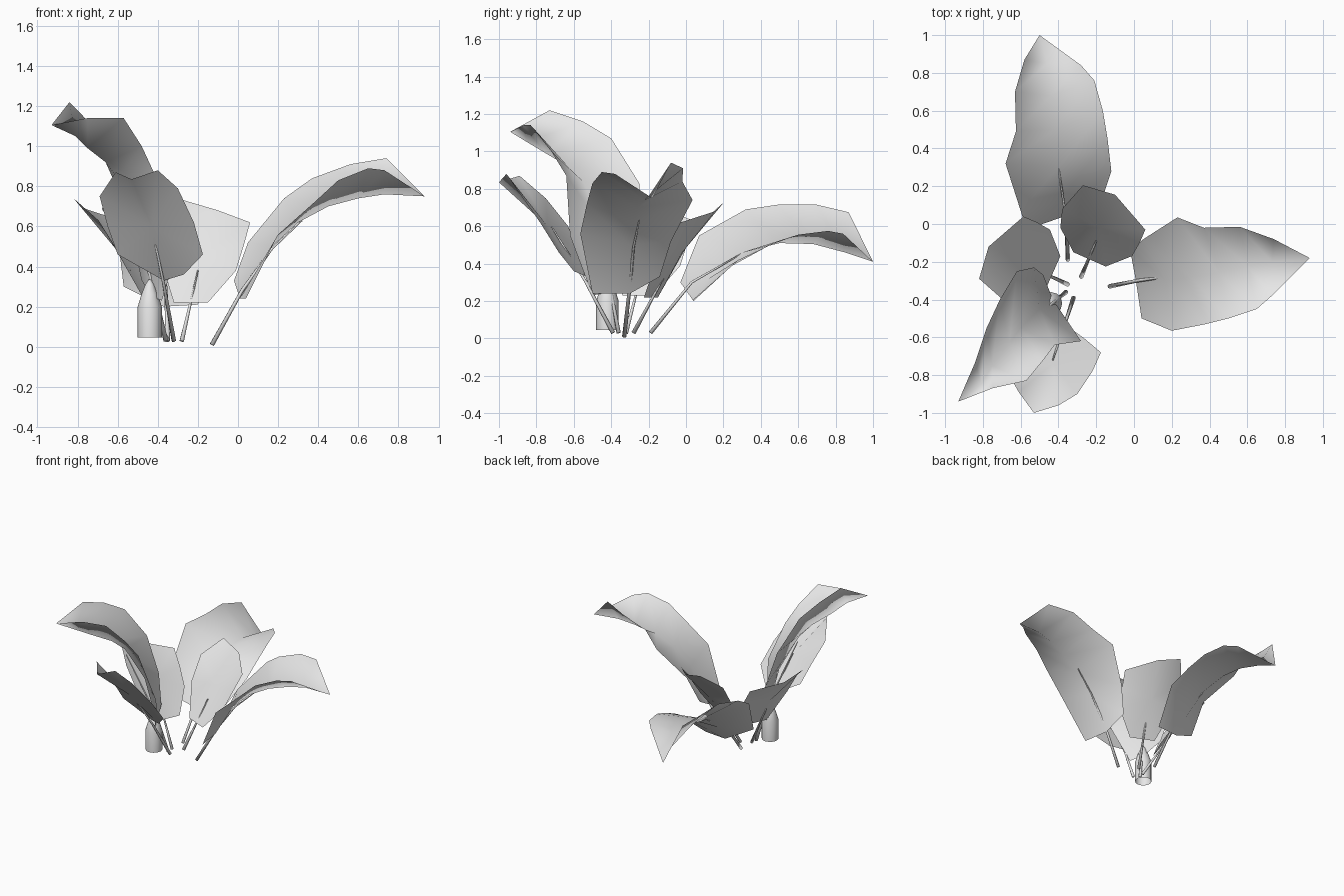
import bpy
import bmesh
import math
from mathutils import Vector

if "Cube" in bpy.data.objects:
    bpy.data.objects.remove(bpy.data.objects["Cube"], do_unlink=True)

grey = bpy.data.materials.new("pale_grey")
grey.use_nodes = True
colour = (0.8, 0.8, 0.8, 1)
grey.diffuse_color = colour
grey.node_tree.nodes["Principled BSDF"].inputs["Base Color"].default_value = colour


def finish(name, bm):
    """Turn a bmesh into a smooth shaded, coloured object."""
    mesh = bpy.data.meshes.new(name)
    bm.to_mesh(mesh)
    bm.free()
    mesh.materials.append(grey)
    for face in mesh.polygons:
        face.use_smooth = True
    obj = bpy.data.objects.new(name, mesh)
    bpy.context.collection.objects.link(obj)
    return obj


def folded_leaf(name, left, rib, right, tip):
    """Two strips of blade meeting at a sunken midrib and closing at the tip."""
    bm = bmesh.new()
    rails = [[bm.verts.new(p) for p in rail] for rail in (left, rib, right)]
    end = bm.verts.new(tip)
    for a, b in zip(rails, rails[1:]):
        for i in range(len(a) - 1):
            bm.faces.new((a[i], b[i], b[i + 1], a[i + 1]))
        bm.faces.new((a[-1], b[-1], end))
    bmesh.ops.recalc_face_normals(bm, faces=bm.faces)
    return finish(name, bm)


def round_leaf(name, outline, centre):
    """A shallow fan of faces about a centre point."""
    bm = bmesh.new()
    rim = [bm.verts.new(p) for p in outline]
    middle = bm.verts.new(centre)
    for i, v in enumerate(rim):
        bm.faces.new((v, rim[(i + 1) % len(rim)], middle))
    bmesh.ops.recalc_face_normals(bm, faces=bm.faces)
    return finish(name, bm)


def stalk(name, path, sides=6):
    """A thin tapering tube along a path."""
    bm = bmesh.new()
    pts = [Vector(p) for p in path]
    rings = []
    for i, p in enumerate(pts):
        along = pts[min(i + 1, len(pts) - 1)] - pts[max(i - 1, 0)]
        turn = along.to_track_quat('Z', 'Y')
        r = 0.012 * (1 - 0.7 * i / (len(pts) - 1))
        rings.append([bm.verts.new(p + turn @ Vector((r * math.cos(t), r * math.sin(t), 0)))
                      for t in (math.tau * k / sides for k in range(sides))])
    for a, b in zip(rings, rings[1:]):
        for k in range(sides):
            n = (k + 1) % sides
            bm.faces.new((a[k], a[n], b[n], b[k]))
    bm.faces.new(rings[0][::-1])
    bm.faces.new(rings[-1])
    return finish(name, bm)


# Large folded leaves
folded_leaf(
    "left_large_leaf",
    [(-.02, -.14, .33), (.05, -.08, .52), (.23, .035, .74), (.37, -.02, .84),
     (.56, -.015, .91), (.74, -.08, .94)],
    [(.01, -.3, .24), (.17, -.3, .5), (.3, -.28, .62), (.45, -.26, .7),
     (.6, -.22, .74), (.73, -.2, .76)],
    [(.04, -.5, .24), (.2, -.565, .56), (.38, -.53, .72), (.5, -.5, .83),
     (.65, -.45, .89), (.73, -.38, .88)],
    (.93, -.18, .75))
folded_leaf(
    "back_large_leaf",
    [(-.57, -.03, .3), (-.6, .07, .55), (-.68, .32, .69), (-.625, .49, .715),
     (-.63, .7, .715), (-.58, .87, .675)],
    [(-.37, .04, .2), (-.39, .12, .32), (-.4, .3, .46), (-.42, .5, .51),
     (-.44, .68, .505), (-.46, .85, .46)],
    [(-.2, .04, .21), (-.12, .28, .42), (-.14, .45, .5), (-.165, .6, .555),
     (-.21, .76, .575), (-.28, .84, .56)],
    (-.5, 1, .41))
folded_leaf(
    "right_large_leaf",
    [(-.48, -.27, .33), (-.53, -.23, .55), (-.62, -.25, .83), (-.71, -.4, 1.07),
     (-.78, -.55, 1.16), (-.84, -.73, 1.22)],
    [(-.43, -.4, .25), (-.5, -.45, .6), (-.6, -.55, .84), (-.66, -.63, .92),
     (-.75, -.75, .99), (-.81, -.85, 1.05)],
    [(-.38, -.5, .23), (-.28, -.62, .55), (-.42, -.64, .87), (-.48, -.72, 1),
     (-.57, -.83, 1.14), (-.75, -.87, 1.14)],
    (-.93, -.94, 1.105))

# Small round leaves: the second repeats the first, a quarter turn round
blade = [(-.27, .205, .73), (-.1, .155, .68), (.06, -.03, .62), (.03, -.1, .51),
         (-.01, -.17, .38), (-.15, -.225, .22), (-.32, -.15, .22),
         (-.39, -.02, .45), (-.38, .08, .62)]
heart = (-.18, -.02, .46)


def quarter_turn(p):
    return (-p[1] - .615, p[0] - .02, p[2] + .01)


round_leaf("back_small_leaf", blade, heart)
round_leaf("right_small_leaf", [quarter_turn(p) for p in blade], quarter_turn(heart))
round_leaf(
    "front_small_leaf",
    [(-.69, -.75, .75), (-.61, -.89, .87), (-.53, -1, .835), (-.4, -.96, .88),
     (-.3, -.9, .79), (-.22, -.78, .62), (-.175, -.68, .46), (-.27, -.6, .36),
     (-.37, -.53, .33), (-.6, -.57, .46), (-.65, -.63, .6)],
    (-.43, -.74, .6))

# Stalks under each leaf
stalks = {
    "left_large_stalk": [(-.13, -.33, .01), (.02, -.3, .28), (.17, -.28, .49), (.32, -.25, .63)],
    "back_large_stalk": [(-.35, -.19, .03), (-.36, .03, .3), (-.4, .3, .455)],
    "right_large_stalk": [(-.36, -.36, .03), (-.42, -.41, .3), (-.59, -.55, .8)],
    "back_small_stalk": [(-.28, -.28, .03), (-.2, -.09, .38)],
    "right_small_stalk": [(-.35, -.32, .03), (-.54, -.23, .38)],
    "front_small_stalk": [(-.32, -.39, .03), (-.37, -.54, .31), (-.43, -.72, .6)],
}
for name, path in stalks.items():
    stalk(name, path)

# Young rolled shoot, open at the bottom and pinched at the top
sides = 12
bm = bmesh.new()
rings = []
for radius, z in ((.06, .045), (.06, .2), (.042, .26), (.022, .31), (.006, .335)):
    rings.append([bm.verts.new((-.44 + radius * math.cos(t), -.42 + radius * math.sin(t), z))
                  for t in (math.tau * k / sides for k in range(sides))])
for a, b in zip(rings, rings[1:]):
    for k in range(sides):
        n = (k + 1) % sides
        bm.faces.new((a[k], a[n], b[n], b[k]))
bm.faces.new(rings[-1])
finish("young_shoot", bm)
